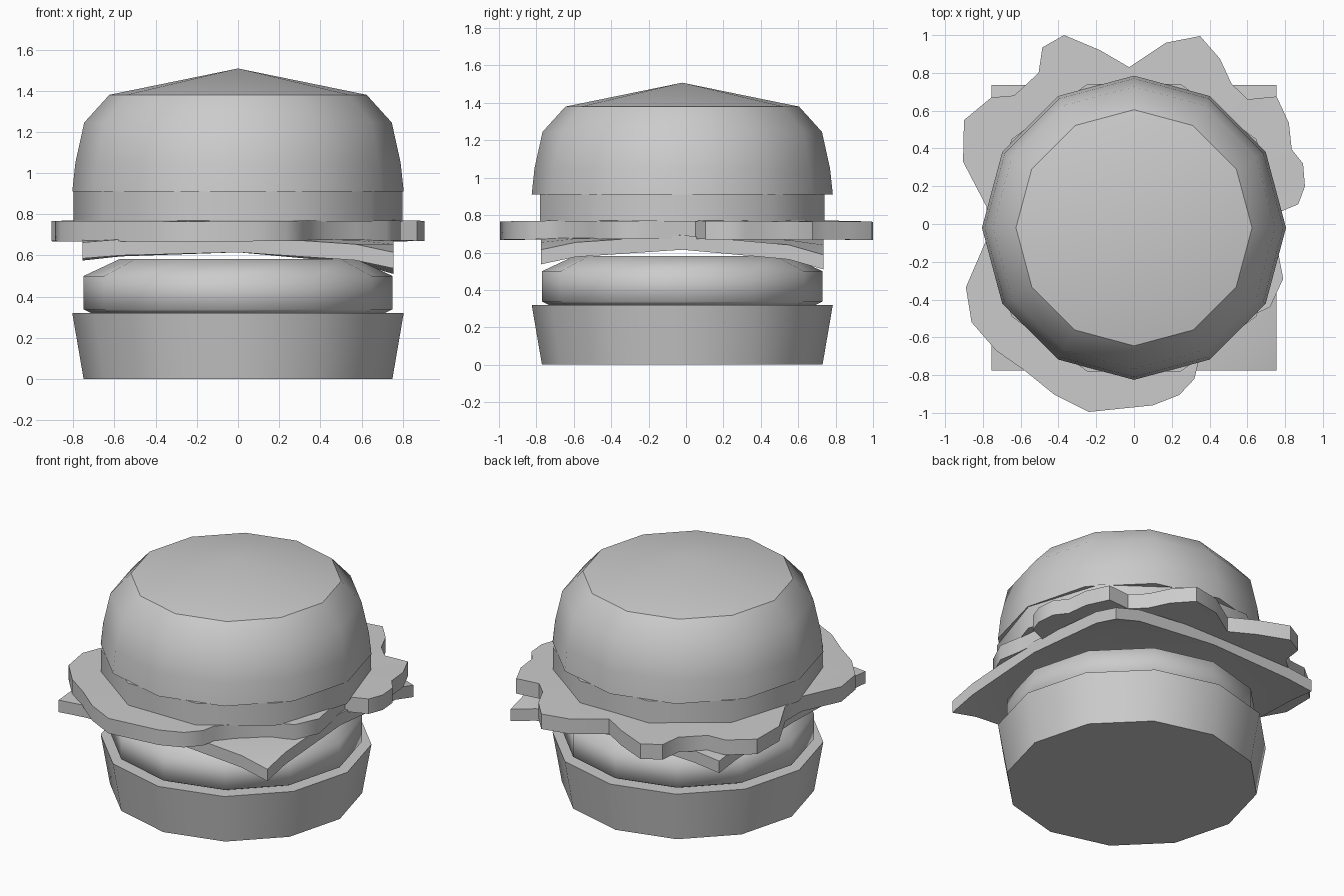
import bpy, bmesh, math

if "Cube" in bpy.data.objects:
    bpy.data.objects.remove(bpy.data.objects["Cube"])

CY = -0.02  # the stack sits slightly forward of the lettuce centre


def finish(name, bm, smooth):
    bmesh.ops.recalc_face_normals(bm, faces=bm.faces[:])
    mesh = bpy.data.meshes.new(name)
    bm.to_mesh(mesh)
    bm.free()
    ob = bpy.data.objects.new(name, mesh)
    bpy.context.collection.objects.link(ob)
    bpy.ops.object.select_all(action='DESELECT')
    ob.select_set(True)
    bpy.context.view_layer.objects.active = ob
    if smooth:
        bpy.ops.object.shade_smooth_by_angle(angle=math.radians(smooth))
    return ob


def lathe(name, profile, sides, smooth):
    """Stack of n-gon rings (radius, z); radius 0 closes in a point."""
    bm = bmesh.new()
    rings = []
    for r, z in profile:
        n = sides if r > 0 else 1
        rings.append([bm.verts.new((r * math.cos(2 * math.pi * i / sides),
                                    CY + r * math.sin(2 * math.pi * i / sides), z))
                      for i in range(n)])
    for a, b in zip(rings, rings[1:]):
        for i in range(sides):
            j = (i + 1) % sides
            if len(b) == 1:
                bm.faces.new((a[i], a[j], b[0]))
            else:
                bm.faces.new((a[i], a[j], b[j], b[i]))
    for ring in (rings[0], rings[-1]):
        if len(ring) > 1:
            bm.faces.new(ring)
    return finish(name, bm, smooth)


# Buns, patty and tomato slice
lathe("bottom_bun", [(0.75, 0), (0.805, 0.32)], 12, 35)
lathe("patty", [(0.71, 0.318), (0.75, 0.338), (0.75, 0.50), (0.575, 0.582)], 12, 70)
lathe("tomato", [(0.80, 0.765), (0.80, 0.912)], 10, 40)
lathe("top_bun", [(0.805, 0.91), (0.79, 1.05), (0.747, 1.245), (0.625, 1.38), (0, 1.508)], 12, 35)

# Cheese: square slice whose corners droop by different amounts
bm = bmesh.new()
drop = {(-1, -1): 0.03, (1, -1): 0.078, (1, 1): 0.105, (-1, 1): 0.04}
steps = (-0.755, -0.57, 0, 0.57, 0.755)
grid = []
for x in steps:
    row = []
    for y in steps:
        w = abs(x * y / 0.755 ** 2) ** 2.5
        d = drop[(1 if x > 0 else -1, 1 if y > 0 else -1)]
        row.append(bm.verts.new((x, y + CY, 0.615 - d * w)))
    grid.append(row)
bottom = [bm.faces.new((grid[i][j], grid[i + 1][j], grid[i + 1][j + 1], grid[i][j + 1]))
          for i in range(4) for j in range(4)]
ext = bmesh.ops.extrude_face_region(bm, geom=bottom, use_keep_orig=True)
top = [v for v in ext["geom"] if isinstance(v, bmesh.types.BMVert)]
bmesh.ops.translate(bm, verts=top, vec=(0, 0, 0.078))
finish("cheese", bm, 30)

# Lettuce: wavy outline given thickness
outline = [(-0.37, 1.0), (-0.485, 0.935), (-0.505, 0.80), (-0.635, 0.68), (-0.755, 0.67),
           (-0.90, 0.55), (-0.905, 0.33), (-0.78, 0.09), (-0.78, -0.08), (-0.89, -0.335),
           (-0.86, -0.52), (-0.73, -0.67), (-0.58, -0.775), (-0.42, -0.905), (-0.24, -0.995),
           (0.10, -0.96), (0.24, -0.905), (0.32, -0.82), (0.34, -0.735), (0.42, -0.65),
           (0.57, -0.51), (0.72, -0.44), (0.79, -0.29), (0.765, -0.16), (0.74, 0.05),
           (0.87, 0.105), (0.905, 0.20), (0.895, 0.32), (0.835, 0.395), (0.82, 0.535),
           (0.755, 0.675), (0.60, 0.66), (0.515, 0.745), (0.455, 0.875), (0.35, 0.995),
           (0.17, 0.96), (-0.025, 0.83), (-0.18, 0.92)]
bm = bmesh.new()
lo, hi = [[bm.verts.new((x, y, z - 0.012 * (x * x + y * y))) for x, y in outline]
          for z in (0.68, 0.778)]
c_lo, c_hi = bm.verts.new((0, 0, 0.69)), bm.verts.new((0, 0, 0.78))
for i in range(len(outline)):
    j = (i + 1) % len(outline)
    bm.faces.new((lo[i], lo[j], hi[j], hi[i]))
    bm.faces.new((c_lo, lo[j], lo[i]))
    bm.faces.new((c_hi, hi[i], hi[j]))
finish("lettuce", bm, 40)
